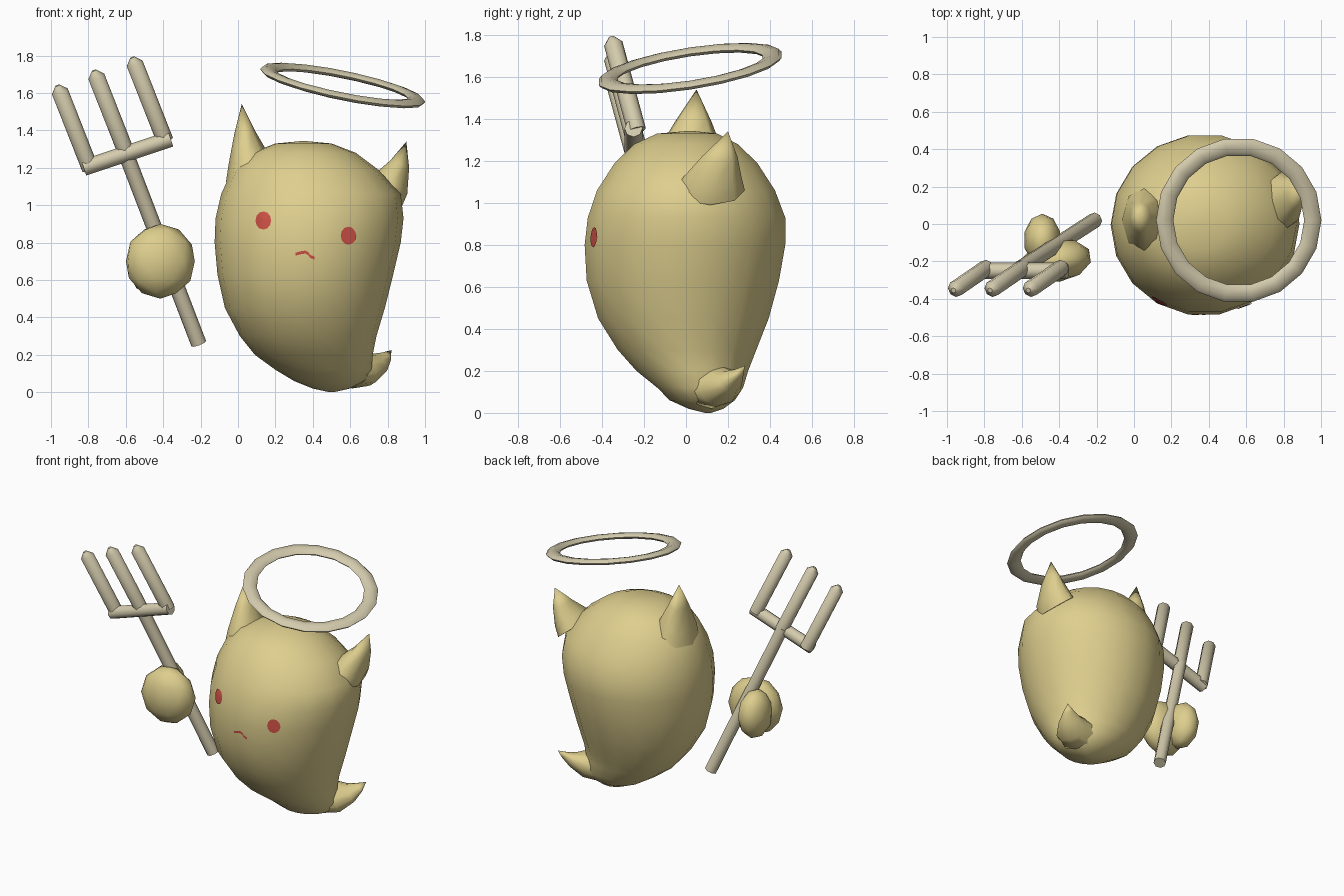
import bpy, bmesh, math
from mathutils import Vector, Matrix
from mathutils.bvhtree import BVHTree

if "Cube" in bpy.data.objects:
    bpy.data.objects.remove(bpy.data.objects["Cube"])


def material(name, colour):
    m = bpy.data.materials.new(name)
    m.diffuse_color = (*colour, 1)
    m.use_nodes = True
    m.node_tree.nodes["Principled BSDF"].inputs["Base Color"].default_value = m.diffuse_color
    return m


TAN = material("warm tan", (0.73, 0.62, 0.27))
BONE = material("pale bone", (0.66, 0.60, 0.42))
RED = material("soft red", (0.60, 0.08, 0.06))


def finish(name, bm, mat, angle=50):
    bmesh.ops.recalc_face_normals(bm, faces=bm.faces)
    me = bpy.data.meshes.new(name)
    bm.to_mesh(me)
    bm.free()
    ob = bpy.data.objects.new(name, me)
    bpy.context.collection.objects.link(ob)
    me.materials.append(mat)
    bpy.ops.object.select_all(action='DESELECT')
    bpy.context.view_layer.objects.active = ob
    ob.select_set(True)
    bpy.ops.object.shade_smooth_by_angle(angle=math.radians(angle))
    return ob


def loft(name, rings, n, mat, angle=50):
    """Skin rings given as (centre, half axis u, half axis v)."""
    bm = bmesh.new()
    loops = []
    for c, u, v in rings:
        c, u, v = Vector(c), Vector(u), Vector(v)
        loops.append([bm.verts.new(c + u * math.cos(2 * math.pi * i / n)
                                   + v * math.sin(2 * math.pi * i / n)) for i in range(n)])
    for a, b in zip(loops, loops[1:]):
        for i in range(n):
            j = (i + 1) % n
            bm.faces.new((a[i], a[j], b[j], b[i]))
    bm.faces.new(loops[0])
    bm.faces.new(loops[-1])
    bmesh.ops.remove_doubles(bm, verts=bm.verts, dist=0.0005)
    return finish(name, bm, mat, angle)


def rod(name, a, b, r, mat, point=0.0):
    """Round bar, with an optional blunt point at the far end."""
    a, b = Vector(a), Vector(b)
    d = (b - a).normalized()
    u = d.orthogonal().normalized()
    v = d.cross(u)
    rings = [(a, u * r, v * r), (b - d * point, u * r, v * r)]
    if point:
        rings.append((b, u * r * 0.3, v * r * 0.3))
    return loft(name, rings, 8, mat, 46)


# Body: level rings as z, left, right, front, back
profile = [
    (1.342, .33, .37, .00, .04), (1.33, .20, .50, -.14, .15), (1.28, .07, .63, -.25, .25),
    (1.19, -.03, .75, -.345, .345), (1.06, -.09, .87, -.43, .43), (.93, -.12, .885, -.475, .48),
    (.80, -.125, .87, -.49, .48), (.63, -.11, .83, -.48, .45), (.45, -.07, .785, -.425, .40),
    (.30, .01, .74, -.33, .34), (.20, .09, .72, -.24, .30), (.12, .20, .715, -.14, .275),
    (.06, .30, .68, -.08, .235), (.02, .40, .60, .01, .18), (0, .49, .51, .09, .12)]
body = loft("body", [(((l + r) / 2, (f + b) / 2, z), ((r - l) / 2, 0, 0), (0, (b - f) / 2, 0))
                     for z, l, r, f, b in profile], 18, TAN, 80)

# Ears
loft("left_ear", [((.055, .02, 1.17), (.12, 0, .05), (0, .18, 0)),
                  ((.055, .02, 1.25), (.105, 0, .03), (0, .155, 0)),
                  ((.035, .035, 1.39), (.055, 0, .01), (0, .085, 0)),
                  ((.02, .05, 1.54), (0, 0, 0), (0, 0, 0))], 8, TAN, 80)
loft("right_ear", [((.79, .115, 1.06), (.085, 0, -.07), (0, .165, 0)),
                   ((.825, .125, 1.12), (.08, 0, -.06), (0, .14, 0)),
                   ((.865, .16, 1.22), (.05, 0, -.02), (0, .085, 0)),
                   ((.90, .20, 1.34), (0, 0, 0), (0, 0, 0))], 8, TAN, 80)

# Curled tail tip
loft("tail", [((.56, .12, .14), (.05, 0, -.12), (-.07, .12, 0)),
              ((.67, .16, .13), (.035, 0, -.095), (-.06, .10, 0)),
              ((.745, .21, .155), (.035, 0, -.05), (-.04, .06, 0)),
              ((.79, .25, .19), (.02, 0, -.022), (-.02, .025, 0)),
              ((.82, .28, .225), (0, 0, 0), (0, 0, 0))], 10, TAN, 80)

# Face details laid onto the body surface
bvh = BVHTree.FromPolygons([v.co for v in body.data.vertices],
                           [p.vertices[:] for p in body.data.polygons])


def on_body(x, z):
    hit = bvh.ray_cast(Vector((x, -2, z)), Vector((0, 1, 0)))
    return hit[0] + hit[1] * (0.006 if hit[1].y < 0 else -0.006)


def eye(name, x, z, rx, rz):
    bm = bmesh.new()
    n, mid = 12, bm.verts.new(on_body(x, z))
    loops = []
    for k in (.33, .67, 1):
        loops.append([bm.verts.new(on_body(x + k * rx * math.cos(2 * math.pi * i / n),
                                           z + k * rz * math.sin(2 * math.pi * i / n)))
                      for i in range(n)])
    for i in range(n):
        j = (i + 1) % n
        bm.faces.new((mid, loops[0][i], loops[0][j]))
        for a, b in zip(loops, loops[1:]):
            bm.faces.new((a[i], b[i], b[j], a[j]))
    ob = finish(name, bm, RED, 80)
    if sum(p.normal.y for p in ob.data.polygons) > 0:
        ob.data.flip_normals()


eye("left_eye", .138, .917, .041, .048)
eye("right_eye", .588, .837, .041, .048)

bm = bmesh.new()
pairs = [[bm.verts.new(on_body(x, z + s * .008)) for s in (1, -1)] for x, z in
         ((.307, .738), (.335, .746), (.36, .75), (.375, .742), (.385, .727), (.41, .717))]
for a, b in zip(pairs, pairs[1:]):
    bm.faces.new((a[0], a[1], b[1], b[0]))
mouth = finish("mouth", bm, RED, 80)
if sum(p.normal.y for p in mouth.data.polygons) > 0:
    mouth.data.flip_normals()

# Halo: flattened, tilted ring
bm = bmesh.new()
N, M = 18, 8
grid = []
for i in range(N):
    t = 2 * math.pi * i / N
    row = []
    for k in range(M):
        p = 2 * math.pi * k / M
        r = .396 + .046 * math.cos(p)
        x, y = r * math.cos(t), r * math.sin(t)
        row.append(bm.verts.new((.56 + x, .02 + y, 1.64 - .2 * x + .15 * y + .021 * math.sin(p))))
    grid.append(row)
for i in range(N):
    for k in range(M):
        a, b, q = grid[i], grid[(i + 1) % N], (k + 1) % M
        bm.faces.new((a[k], b[k], b[q], a[q]))
finish("halo", bm, BONE, 60)

# Trident
rod("trident_pole", (-.21, .02, .26), (-.605, -.235, 1.29), .042, BONE)
rod("trident_crossbar", (-.825, -.25, 1.20), (-.36, -.25, 1.355), .043, BONE)
for name, x, z in (("left_tine", -.79, 1.195), ("middle_tine", -.595, 1.275),
                   ("right_tine", -.39, 1.345)):
    rod(name, (x, -.235, z), (x - .175, -.355, z + .445), .045, BONE, .035)


# Hand gripping the pole
def lump(name, centre, size, turn):
    bm = bmesh.new()
    bmesh.ops.create_icosphere(bm, subdivisions=2, radius=1)
    bm.transform(Matrix.Translation(centre) @ Matrix.Rotation(turn, 4, 'Z')
                 @ Matrix.Diagonal((*size, 1)))
    finish(name, bm, TAN, 60)


lump("hand_palm", (-.415, -.195, .70), (.19, .115, .20), math.radians(8))
lump("hand_fingers", (-.49, -.085, .70), (.10, .14, .17), 0)
